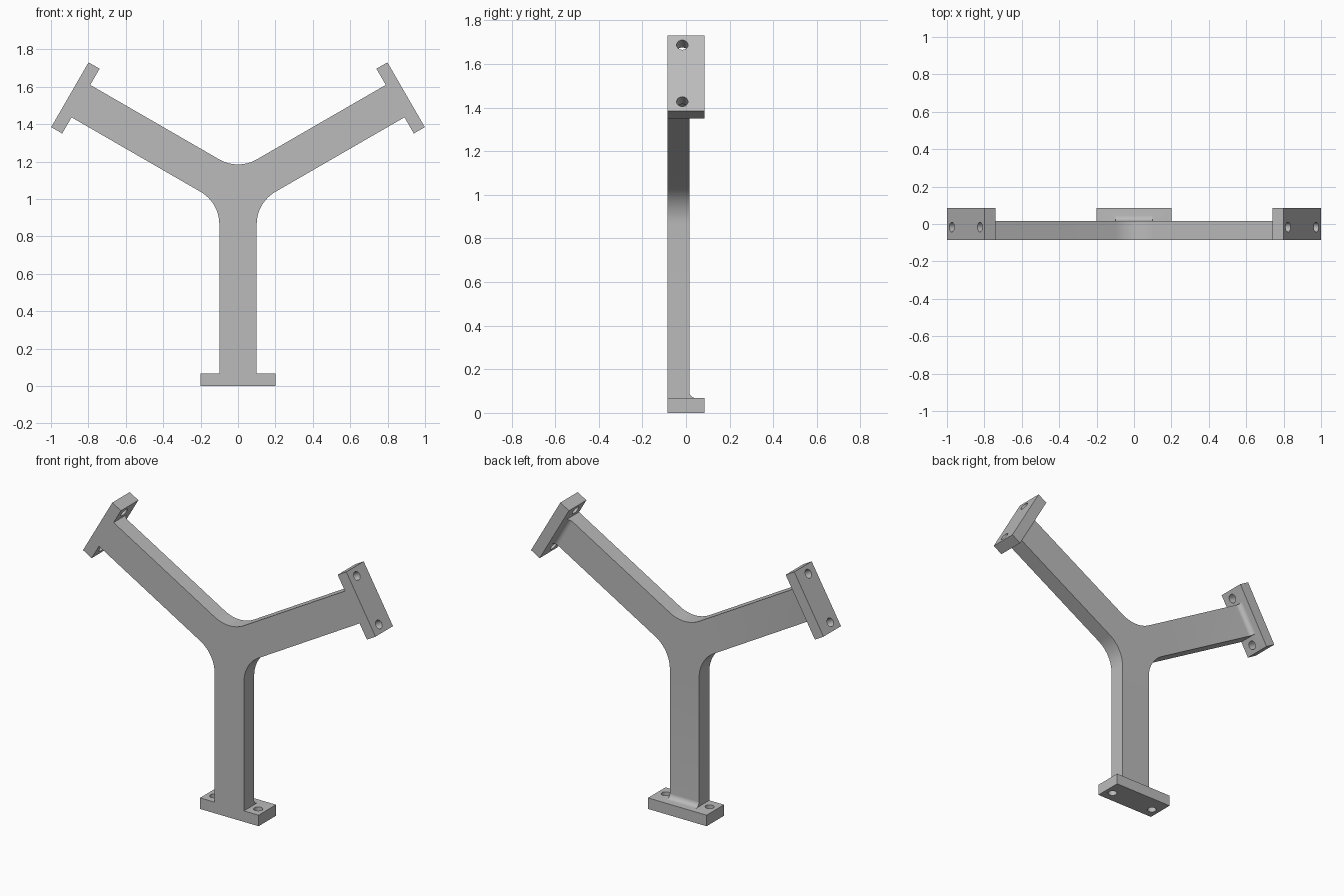
import bpy, bmesh
from math import radians, cos, sin, pi
from mathutils import Matrix, Vector

cube = bpy.data.objects.get("Cube")
if cube:
    bpy.data.objects.remove(cube, do_unlink=True)

# Main dimensions
HUB_Z, ARM, HALF, FILLET = 1.038, 1.038, 0.1, 0.2
FRONT, WEB_BACK, FLANGE_BACK = -0.085, 0.015, 0.085
FLANGE_T, COVE, HOLE_R = 0.068, 0.03, 0.026

grey = bpy.data.materials.new("plain grey")
grey.use_nodes = True
grey.diffuse_color = (0.5, 0.5, 0.5, 1)
grey.node_tree.nodes["Principled BSDF"].inputs["Base Color"].default_value = (0.5, 0.5, 0.5, 1)


def direction(degrees):
    return Vector((cos(radians(degrees)), 0, sin(radians(degrees))))


def prism(name, points, sweep):
    """Extrude a closed polygon along a vector."""
    bm = bmesh.new()
    face = bm.faces.new([bm.verts.new(p) for p in points])
    moved = bmesh.ops.extrude_face_region(bm, geom=[face])["geom"]
    bmesh.ops.translate(bm, vec=sweep, verts=[v for v in moved if isinstance(v, bmesh.types.BMVert)])
    return finish(name, bm)


def finish(name, bm):
    bmesh.ops.recalc_face_normals(bm, faces=bm.faces)
    mesh = bpy.data.meshes.new(name)
    bm.to_mesh(mesh)
    bm.free()
    mesh.materials.append(grey)
    ob = bpy.data.objects.new(name, mesh)
    bpy.context.collection.objects.link(ob)
    return ob


def combine(target, tool, operation):
    """Apply a boolean and discard the tool."""
    mod = target.modifiers.new(operation.lower(), "BOOLEAN")
    mod.operation, mod.solver, mod.object = operation, "EXACT", tool
    bpy.context.view_layer.objects.active = target
    bpy.ops.object.modifier_apply(modifier=mod.name)
    bpy.data.objects.remove(tool, do_unlink=True)


# Three-armed web with rounded inner corners
hub = Vector((0, FRONT, HUB_Z))
outline = []
for a in (-90, 30, 150):
    end = hub + direction(a) * (ARM - FLANGE_T / 2)
    outline += [end + direction(a - 90) * HALF, end + direction(a + 90) * HALF]
    centre = hub + direction(a + 60) * (HALF + FILLET) / sin(pi / 3)
    outline += [centre + direction(a + 270 - 5 * i) * FILLET for i in range(13)]
bracket = prism("y_bracket", outline, (0, WEB_BACK - FRONT, 0))

# End flanges, each with a cove behind the web and two bolt holes
for turn in (0, 120, -120):
    spin = (Matrix.Translation((0, 0, HUB_Z)) @ Matrix.Rotation(radians(turn), 4, "Y")
            @ Matrix.Translation((0, 0, -HUB_Z)))
    w = 2 * HALF
    flange = prism("flange", [(-w, FRONT, 0), (w, FRONT, 0), (w, FLANGE_BACK, 0), (-w, FLANGE_BACK, 0)],
                   (0, 0, FLANGE_T))
    y0, z0 = WEB_BACK + COVE, FLANGE_T + COVE
    arc = [(y0 - COVE * cos(i * pi / 16), z0 - COVE * sin(i * pi / 16)) for i in range(9)]
    section = arc + [(y0, FLANGE_T / 2), (0, FLANGE_T / 2), (0, z0)]
    cove = prism("cove", [(-HALF, y, z) for y, z in section], (w, 0, 0))
    for part in (flange, cove):
        part.data.transform(spin)
        combine(bracket, part, "UNION")
    for x in (-0.15, 0.15):
        bm = bmesh.new()
        bmesh.ops.create_cone(bm, cap_ends=True, segments=24, radius1=HOLE_R, radius2=HOLE_R,
                              depth=0.2, matrix=spin @ Matrix.Translation((x, -0.017, FLANGE_T / 2)))
        combine(bracket, finish("bolt_hole", bm), "DIFFERENCE")

# Smooth the curved walls and keep the corners crisp
bpy.ops.object.select_all(action="DESELECT")
bracket.select_set(True)
bpy.context.view_layer.objects.active = bracket
bpy.ops.object.shade_smooth_by_angle(angle=radians(30))
